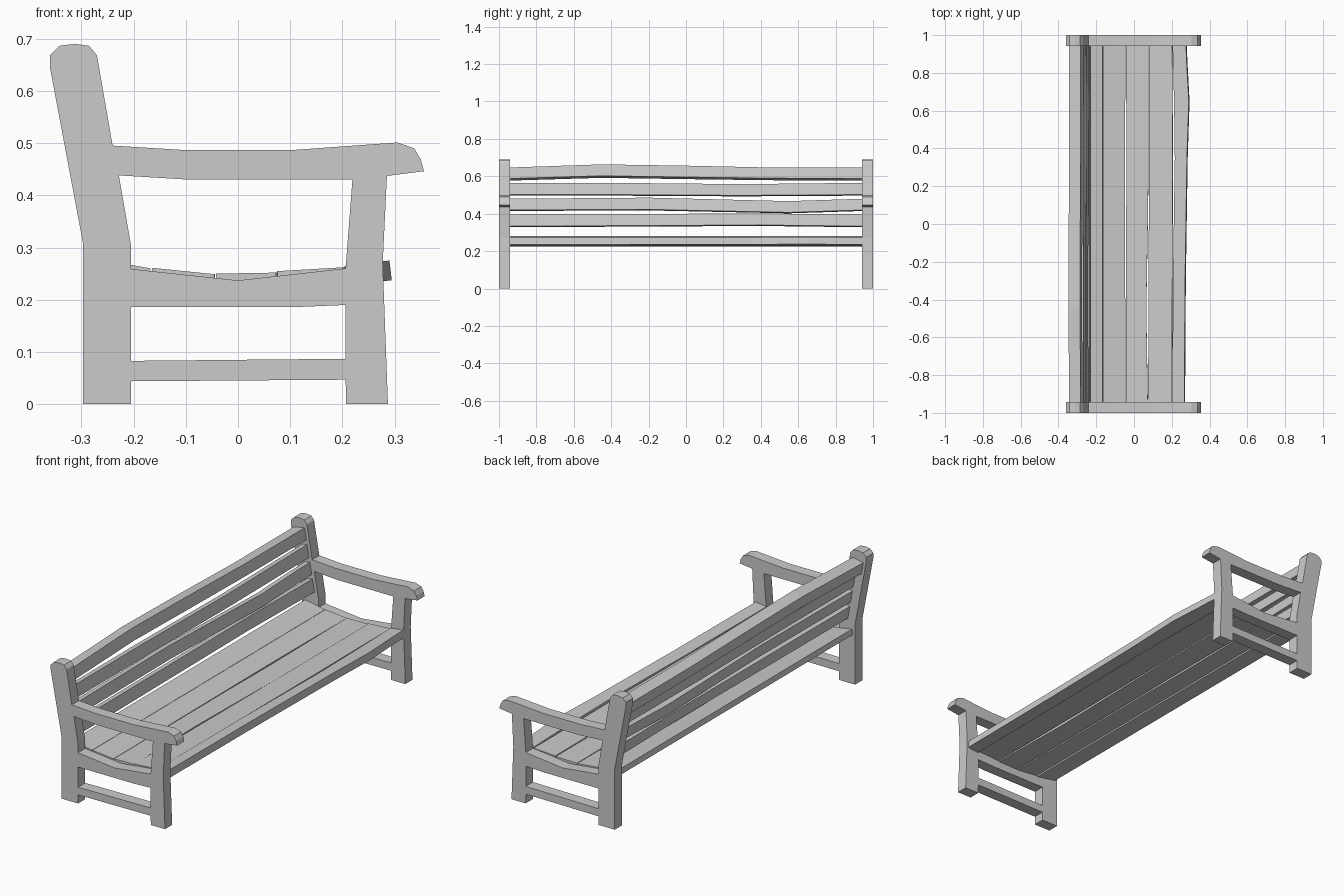
import bpy, bmesh
from mathutils import Vector

if "Cube" in bpy.data.objects:
    bpy.data.objects.remove(bpy.data.objects["Cube"])

INNER = 0.942          # inner face of the end frames
OUTLINE = [(-.297, 0), (-.297, .31), (-.36, .645), (-.36, .668), (-.342, .686), (-.313, .69),
           (-.285, .686), (-.27, .668), (-.24, .495), (-.11, .487), (.11, .487), (.305, .501),
           (.337, .49), (.35, .468), (.356, .446), (.285, .437), (.277, .27), (.287, 0),
           (.207, 0), (.206, .047), (-.205, .044), (-.205, 0)]
LOWER_GAP = [(-.205, .083), (.206, .087), (.206, .19), (.11, .186), (-.205, .186)]
UPPER_GAP = [(-.205, .259), (0, .237), (.206, .26), (.219, .43), (-.095, .43), (-.228, .438), (-.205, .305)]


def add_mesh(name, bm):
    bmesh.ops.recalc_face_normals(bm, faces=bm.faces)
    me = bpy.data.meshes.new(name)
    bm.to_mesh(me)
    bm.free()
    ob = bpy.data.objects.new(name, me)
    bpy.context.collection.objects.link(ob)
    return ob


def end_frame(name, y):
    """Filled profile with two openings, extruded sideways."""
    cu = bpy.data.curves.new(name, 'CURVE')
    cu.dimensions, cu.fill_mode = '2D', 'BOTH'
    cu.extrude = (1 - INNER) / 2
    for pts in (OUTLINE, LOWER_GAP, UPPER_GAP):
        sp = cu.splines.new('POLY')
        sp.points.add(len(pts) - 1)
        for p, (x, z) in zip(sp.points, pts):
            p.co = (x, z, 0, 1)
        sp.use_cyclic_u = True
    tmp = bpy.data.objects.new(name + "_profile", cu)
    bpy.context.collection.objects.link(tmp)
    me = bpy.data.meshes.new_from_object(tmp.evaluated_get(bpy.context.evaluated_depsgraph_get()))
    bm = bmesh.new()
    bm.from_mesh(me)
    bpy.data.objects.remove(tmp)
    bmesh.ops.remove_doubles(bm, verts=bm.verts, dist=1e-5)
    for v in bm.verts:
        v.co = Vector((v.co.x, y - v.co.z, v.co.y))
    for f in bm.faces:
        f.smooth = False
    add_mesh(name, bm)


def slat(name, a, b, thick, wobble):
    """Board whose face runs a to b in xz; wobble rows are (y, shift of a, shift of b) along the face."""
    a, b = Vector(a), Vector(b)
    d = (b - a).normalized()
    n = Vector((d.y, -d.x)) * thick
    bm = bmesh.new()
    rings = []
    for y, sa, sb in wobble:
        p, q = a + d * sa, b + d * sb
        rings.append([bm.verts.new((c.x, y, c.y)) for c in (p, q, q + n, p + n)])
    for r, s in zip(rings, rings[1:]):
        for i in range(4):
            j = (i + 1) % 4
            bm.faces.new((r[i], r[j], s[j], s[i]))
    bm.faces.new(rings[0])
    bm.faces.new(rings[-1])
    add_mesh(name, bm)


# End frames with legs, arm, seat rail and stretcher
end_frame("left_end_frame", -(1 + INNER) / 2)
end_frame("right_end_frame", (1 + INNER) / 2)

# Seat boards, from back to front, top face given
E = INNER
slat("seat_slat_back", (-.28, .28), (-.167, .26), .028, [(-E, 0, 0), (E, 0, 0)])
slat("seat_slat_2", (-.164, .261), (-.045, .249), .025,
     [(-E, 0, 0), (.3, 0, -.003), (.45, 0, -.003), (E, 0, .001)])
slat("seat_slat_3", (-.042, .25), (.077, .252), .025,
     [(-E, 0, -.004), (-.88, 0, -.005), (-.45, 0, -.012), (0, 0, -.004), (.3, .003, 0), (.8, 0, 0), (E, 0, 0)])
slat("seat_slat_4", (.08, .255), (.2, .262), .025,
     [(-E, -.005, 0), (-.4, -.004, .002), (.3, 0, .005), (E, 0, .002)])
slat("seat_front_rail", (.204, .265), (.272, .273), .038,
     [(-E, 0, -.006), (-.3, .002, -.002), (.35, .012, .008), (.65, .008, .018), (.85, .003, .007), (E, 0, .003)])

# Back boards, leaning with the rear posts; front face given from top to bottom
def back_x(z):
    return -.278 - (z - .62) * .18


for name, top, bottom, thick, wobble in [
    ("back_top_rail", .647, .588, .062, [(-E, 0, 0), (-.45, -.017, -.015), (0, -.01, -.008), (.45, 0, -.002), (E, 0, 0)]),
    ("back_slat_2", .565, .502, .03, [(-E, 0, 0), (-.4, 0, 0), (.3, .007, .004), (E, 0, 0)]),
    ("back_slat_3", .48, .42, .03, [(-E, 0, 0), (-.2, -.006, -.003), (.55, .013, .013), (E, 0, 0)]),
    ("back_slat_4", .397, .333, .03, [(-E, 0, 0), (.4, -.004, -.007), (E, 0, 0)]),
]:
    slat(name, (back_x(top), top), (back_x(bottom), bottom), thick, wobble)
